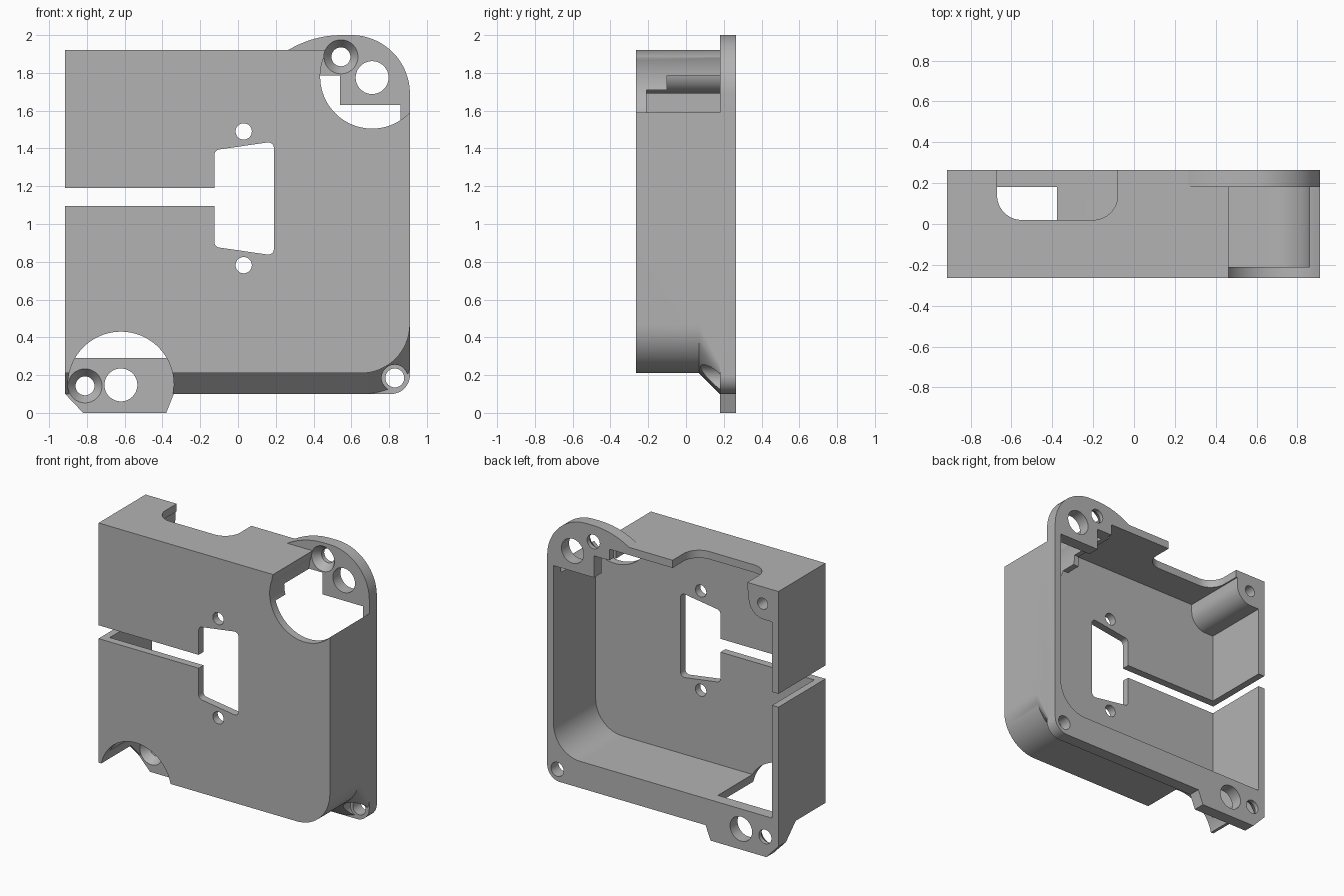
import bpy, bmesh, math

cube = bpy.data.objects.get("Cube")
if cube:
    bpy.data.objects.remove(cube)

grey = bpy.data.materials.new("light_grey")
grey.use_nodes = True
COLOR = (0.45, 0.45, 0.45, 1)
grey.diffuse_color = COLOR
grey.node_tree.nodes["Principled BSDF"].inputs["Base Color"].default_value = COLOR

FRONT, BACK, FLANGE = -0.265, 0.265, 0.18
FAR = 0.6


def arc(cx, cz, rx, a0, a1, n=16, rz=None):
    """Points on an arc, angles in degrees."""
    rz = rz or rx
    angles = [math.radians(a0 + (a1 - a0) * i / n) for i in range(n + 1)]
    return [(cx + rx * math.cos(a), cz + rz * math.sin(a)) for a in angles]


def circle(cx, cz, r, n=64):
    return arc(cx, cz, r, 0, 360, n)[:-1]


def loft(name, sections, axis="y"):
    """Closed solid through matching outlines placed along an axis."""
    bm = bmesh.new()
    rings = []
    for d, pts in sections:
        rings.append([bm.verts.new((u, d, v) if axis == "y" else (u, v, d)) for u, v in pts])
    bm.faces.new(rings[0])
    bm.faces.new(rings[-1])
    for a, b in zip(rings, rings[1:]):
        for i in range(len(a)):
            j = (i + 1) % len(a)
            bm.faces.new((a[i], a[j], b[j], b[i]))
    bmesh.ops.recalc_face_normals(bm, faces=bm.faces)
    mesh = bpy.data.meshes.new(name)
    bm.to_mesh(mesh)
    bm.free()
    mesh.materials.append(grey)
    ob = bpy.data.objects.new(name, mesh)
    bpy.context.collection.objects.link(ob)
    return ob


def prism(name, pts, y0, y1):
    return loft(name, [(y0, pts), (y1, pts)])


def rect(x0, x1, z0, z1):
    return [(x0, z0), (x1, z0), (x1, z1), (x0, z1)]


def combine(target, other, operation):
    mod = target.modifiers.new(operation.lower(), 'BOOLEAN')
    mod.object, mod.operation, mod.solver = other, operation, 'EXACT'
    bpy.context.view_layer.objects.active = target
    bpy.ops.object.modifier_apply(modifier=mod.name)
    bpy.data.objects.remove(other)


def cut(other):
    combine(housing, other, 'DIFFERENCE')


def add(other):
    combine(housing, other, 'UNION')


# Housing shell: straight body flaring out to the rear flange
top_corner = arc(0.6, 1.69, 0.31, 0, 47.9)


def shell(z0, corner):
    return [(-0.915, z0)] + corner + top_corner + [(-0.915, 1.92)]


body = shell(0.21, arc(0.65, 0.47, 0.26, -90, 0))
flare = shell(0.10, arc(0.65, 0.25, 0.26, -90, 0, rz=0.15))
rim = shell(0.10, arc(0.81, 0.20, 0.10, -90, 0))
housing = loft("housing", [(FRONT, body), (0.07, body), (FLANGE, flare)])
add(prism("rear_flange", rim, FLANGE, BACK))

# Hollow interior, open at the back
cavity = [(-0.865, 0.29)] + arc(0.65, 0.50, 0.21, -90, 0) + [(0.86, 1.865), (-0.865, 1.865)]
cut(prism("cavity", cavity, -0.21, FAR))

# Support blocks beside the upper corner
add(prism("front_rib", rect(0.40, 0.54, 1.71, 1.90), -0.24, -0.10))
add(prism("top_rib", rect(0.40, 0.54, 1.785, 1.90), -0.11, 0.22))

# Screw boss in the upper corner
boss = [(-0.89, 1.69)] + arc(-0.80, 1.81, 0.12, -90, 0) + [(-0.68, 1.90), (-0.89, 1.90)]
add(prism("corner_boss", boss, -0.24, BACK))

# Round clearances in front of the two ears
cut(prism("upper_clearance", circle(0.71, 1.78, 0.275, 96), -FAR, FLANGE))
cut(prism("lower_clearance", circle(-0.62, 0.15, 0.28, 96), -FAR, FLANGE))
cut(prism("screw_clearance", circle(0.545, 1.885, 0.09), -FAR, FLANGE))
cut(prism("corner_clearance", circle(0.83, 0.185, 0.07), -0.1, FLANGE))

# Mounting ears
upper = arc(0.55, 1.45, 0.55, 121.3, 90) + arc(0.6, 1.69, 0.31, 90, 0, 24)
upper += [(0.91, 1.63), (0.54, 1.63), (0.54, 1.785), (0.42, 1.785), (0.42, 1.88), (0.264, 1.88)]
add(prism("upper_ear", upper, FLANGE, BACK))
lower = [(-0.82, 0), (-0.38, 0), (-0.34, 0.10), (-0.34, 0.29), (-0.915, 0.29), (-0.915, 0.10)]
add(prism("lower_ear", lower, FLANGE, BACK))

# Ear and corner holes
for x, z, r in ((0.71, 1.775, 0.087), (-0.62, 0.148, 0.087), (0.83, 0.185, 0.05)):
    cut(prism("hole", circle(x, z, r), 0.12, FAR))
for x, z in ((0.545, 1.885), (-0.81, 0.143)):
    wide, narrow = circle(x, z, 0.09), circle(x, z, 0.05)
    cut(loft("countersink", [(0.17, wide), (FLANGE, wide), (0.235, narrow), (FAR, narrow)]))
cut(prism("boss_hole", circle(-0.79, 1.80, 0.04), 0.0, FAR))

# Connector window with rounded corners, and its two screw holes
window = arc(-0.095, 0.905, 0.03, 180, 262, 6) + arc(0.16, 0.868, 0.03, 262, 360, 6)
window += arc(0.16, 1.402, 0.03, 0, 98, 6) + arc(-0.095, 1.365, 0.03, 98, 180, 6)
cut(prism("window", window, -FAR, 0))
for z in (1.49, 0.782):
    cut(prism("window_hole", circle(0.03, z, 0.043), -FAR, 0))

# Cable slot through the front and side wall
cut(prism("slot", rect(-1.1, -0.1, 1.095, 1.19), -FAR, FAR))

# Rounded notch in the top wall
notch = arc(-0.55, 0.14, 0.12, 180, 270) + arc(-0.20, 0.14, 0.12, 270, 360)
notch += [(-0.08, FAR), (-0.67, FAR)]
cut(loft("notch", [(1.8, notch), (2.2, notch)], axis="z"))

# Smooth curves with crisp edges
bpy.ops.object.select_all(action='DESELECT')
housing.select_set(True)
bpy.context.view_layer.objects.active = housing
bpy.ops.object.shade_smooth_by_angle(angle=math.radians(30))
